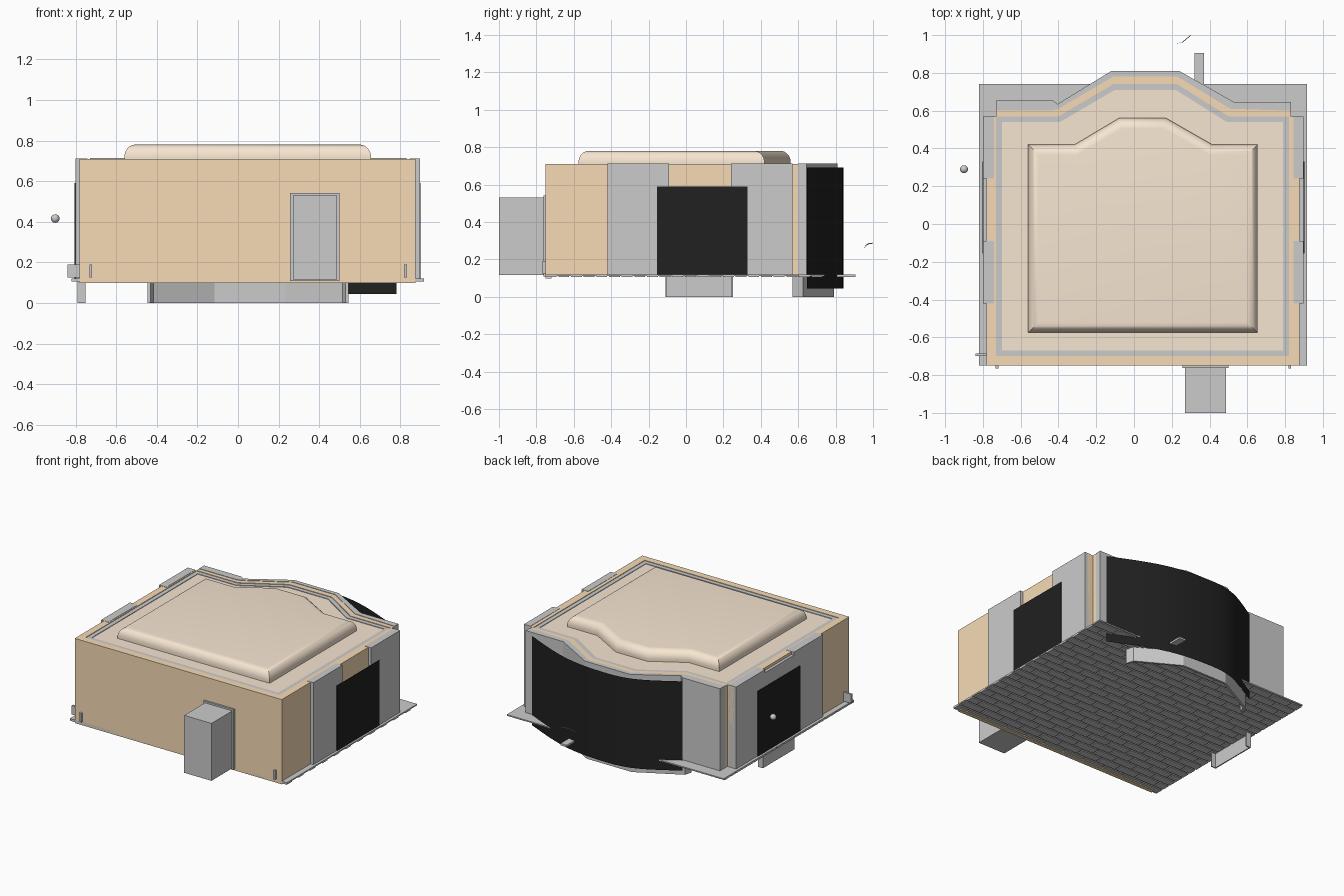
import bpy, bmesh, math
from mathutils import Vector

if "Cube" in bpy.data.objects:
    bpy.data.objects.remove(bpy.data.objects["Cube"])


def material(name, rgb):
    m = bpy.data.materials.new(name)
    m.diffuse_color = (*rgb, 1)
    m.use_nodes = True
    m.node_tree.nodes["Principled BSDF"].inputs["Base Color"].default_value = m.diffuse_color
    return m


TAN = material("tan_wood", (0.93, 0.71, 0.47))
PALE = material("pale_wood", (0.93, 0.79, 0.64))
BLACK = material("black_glass", (0.015, 0.015, 0.015))


def finish(name, bm, mat=None, normals=True):
    bmesh.ops.remove_doubles(bm, verts=bm.verts, dist=1e-5)
    if normals:
        bmesh.ops.recalc_face_normals(bm, faces=bm.faces)
    me = bpy.data.meshes.new(name)
    bm.to_mesh(me)
    bm.free()
    ob = bpy.data.objects.new(name, me)
    bpy.context.collection.objects.link(ob)
    if mat:
        me.materials.append(mat)
    return ob


def loft(name, rings, mat=None, cap_start=True, cap_end=True, wrap=False):
    """Join closed rings of 3D points; wrap also joins last to first."""
    bm = bmesh.new()
    vs = [[bm.verts.new(p) for p in r] for r in rings]
    n = len(vs[0])
    pairs = list(zip(vs, vs[1:])) + ([(vs[-1], vs[0])] if wrap else [])
    for a, b in pairs:
        for i in range(n):
            j = (i + 1) % n
            bm.faces.new((a[i], a[j], b[j], b[i]))
    if cap_start and not wrap:
        bm.faces.new(vs[0][::-1])
    if cap_end and not wrap:
        bm.faces.new(vs[-1])
    return finish(name, bm, mat)


def at(pts, z):
    return [(x, y, z) for x, y in pts]


def prism(name, pts, z0, z1, mat=None):
    return loft(name, [at(pts, z0), at(pts, z1)], mat)


def ring(name, outer, inner, z0, z1, mat=None):
    return loft(name, [at(outer, z0), at(outer, z1), at(inner, z1), at(inner, z0)], mat, wrap=True)


def box(name, x0, x1, y0, y1, z0, z1, mat=None):
    return prism(name, [(x0, y0), (x1, y0), (x1, y1), (x0, y1)], z0, z1, mat)


def inset(pts, d):
    """Mitred inward offset of a counter-clockwise outline."""
    out = []
    for i, p in enumerate(pts):
        p, a, b = Vector(p), Vector(pts[i - 1]), Vector(pts[(i + 1) % len(pts)])
        e, f = (p - a).normalized(), (b - p).normalized()
        n, m = Vector((-e.y, e.x)), Vector((-f.y, f.x))
        q = p + (n + m) * (d / (1 + n.dot(m)))
        out.append((q.x, q.y))
    return out


# walls: outline with a bay at the back
wall = [(-.78, -.75), (.875, -.75), (.875, .57), (.83, .57), (.83, .60), (.51, .61),
        (.23, .78), (-.11, .78), (-.40, .61), (-.73, .60), (-.73, .57), (-.78, .57)]
lid = [(-.73, -.70), (.82, -.70), (.82, .57), (.50, .57),
       (.23, .74), (-.11, .74), (-.40, .57), (-.73, .57)]
ring("walls", wall, [lid[i] for i in (0, 1, 2, 2, 2, 3, 4, 5, 6, 7, 7, 7)], .118, .71, TAN)
box("front_sill", -.78, .875, -.75, -.72, .098, .118, TAN)

# roof: grey trim band, pale panel and padded raised dome
lid_in = inset(lid, .03)
ring("roof_trim", lid, lid_in, .67, .706)
prism("roof_panel", lid_in, .675, .702, PALE)
dome = [(-.56, -.575), (.655, -.575), (.655, .42), (.415, .42),
        (.17, .56), (-.08, .56), (-.315, .42), (-.56, .42)]
rings = [at(dome, .70)]
for k in range(9):
    t = math.pi / 2 * k / 8
    rings.append(at(inset(dome, .055 * (1 - math.cos(t))), .718 + .062 * math.sin(t)))
d = loft("roof_dome", rings, PALE, cap_start=False)
bpy.context.view_layer.objects.active = d
d.select_set(True)
bpy.ops.object.shade_smooth_by_angle(angle=math.radians(30))
d.select_set(False)

# floor slab with running-bond bricks on its underside
box("floor_slab", -.82, .915, -.75, .74, .111, .12)
bm = bmesh.new()
rows, length = 22, .165
pitch = 1.49 / rows
for r in range(rows):
    y0 = -.75 + r * pitch
    x = -.82 - (length / 2 if r % 2 else 0)
    while x < .91:
        a, b = max(x, -.82), min(x + length - .01, .915)
        if b - a > .01:
            v = [bm.verts.new((px, py, pz)) for pz in (.105, .112)
                 for px, py in ((a, y0), (b, y0), (b, y0 + pitch - .01), (a, y0 + pitch - .01))]
            for f in ((3, 2, 1, 0), (4, 5, 6, 7), (0, 1, 5, 4), (1, 2, 6, 5), (2, 3, 7, 6), (3, 0, 4, 7)):
                bm.faces.new([v[i] for i in f])
        x += length
finish("floor_bricks", bm)

# side wall panels and black side doors
for side, xi, xo in (("left", -.74, -.80), ("right", .845, .897)):
    for part, y0, y1 in (("front", -.42, -.09), ("back", .24, .57)):
        box(f"{side}_{part}_panel", min(xi, xo), max(xi, xo), y0, y1, .12, .712)
    s = 1 if xo > 0 else -1
    x0, x1 = sorted((xo + s * .001, xo + s * .005))
    box(f"{side}_door", x0, x1, -.155, .33, .12, .59, BLACK)
box("left_middle_panel", -.80, -.775, -.09, .24, .12, .69)

# grey cladding around the bay
clad = [(.83, .645), (.53, .645), (.24, .81), (-.12, .81), (-.405, .635), (-.43, .655), (-.73, .655)]
back = [(-.73, .60), (-.43, .60), (-.40, .61), (-.11, .78), (.23, .78), (.51, .61), (.83, .60)]
prism("bay_cladding", clad + back, .12, .713)

# bay skirt below the floor
skirt = [(.545, .57), (.53, .625), (.24, .79), (-.12, .79), (-.43, .625), (-.445, .57)]
skirt_in = [(-.43, .57), (-.415, .615), (-.115, .775), (.235, .775), (.515, .615), (.53, .57)]
prism("bay_skirt", skirt + skirt_in, 0, .108)

# curved black screen behind the bay
ctrl = [Vector(p) for p in ((-.60, .55), (-.434, .662), (-.145, .815), (.12, .84), (.42, .795), (.78, .647), (1.0, .52))]
path = []
for i in range(1, len(ctrl) - 2):
    p0, p1, p2, p3 = ctrl[i - 1:i + 3]
    for k in range(8):
        t = k / 8
        path.append(.5 * (2 * p1 + (p2 - p0) * t + (2 * p0 - 5 * p1 + 4 * p2 - p3) * t * t
                          + (3 * p1 - p0 - 3 * p2 + p3) * t ** 3))
path.append(ctrl[-2])
bm = bmesh.new()
cols = [[bm.verts.new((p.x, p.y, z)) for z in (.045, .69)] for p in path]
for a, b in zip(cols, cols[1:]):
    f = bm.faces.new((b[0], a[0], a[1], b[1]))
    f.smooth = True
finish("curved_screen", bm, BLACK, normals=False)

# front entrance: frame and projecting porch
box("entrance_frame", .257, .50, -.763, -.745, .108, .542)
box("entrance_porch", .27, .488, -1.0, -.75, .115, .53)

# left step under the floor: sheet with end flanges
step = [(-.75, -.11), (-.79, -.11), (-.79, .25), (-.75, .25), (-.75, .242),
        (-.782, .242), (-.782, -.102), (-.75, -.102)]
prism("left_step", step, 0, .108)

# small fittings
for side, x in (("left", -.725), ("right", .825)):
    box(f"{side}_front_peg", x - .007, x + .007, -.766, -.748, .125, .19)
box("side_bracket", -.84, -.78, -.70, -.685, .125, .19)
box("rear_arm", .32, .37, .60, .905, .106, .12)

# floating knob
bm = bmesh.new()
bmesh.ops.create_uvsphere(bm, u_segments=20, v_segments=12, radius=.021)
bmesh.ops.translate(bm, verts=bm.verts, vec=(-.90, .29, .416))
for f in bm.faces:
    f.smooth = True
finish("round_knob", bm)

# thin wire hook behind the bay
hook = [(.22, .955, .263), (.255, .962, .275), (.275, .978, .284), (.298, .997, .286)]
loft("wire_hook", [[(x + .003 * math.cos(a), y, z + .003 * math.sin(a))
                    for a in (0, math.pi / 2, math.pi, 3 * math.pi / 2)] for x, y, z in hook])
